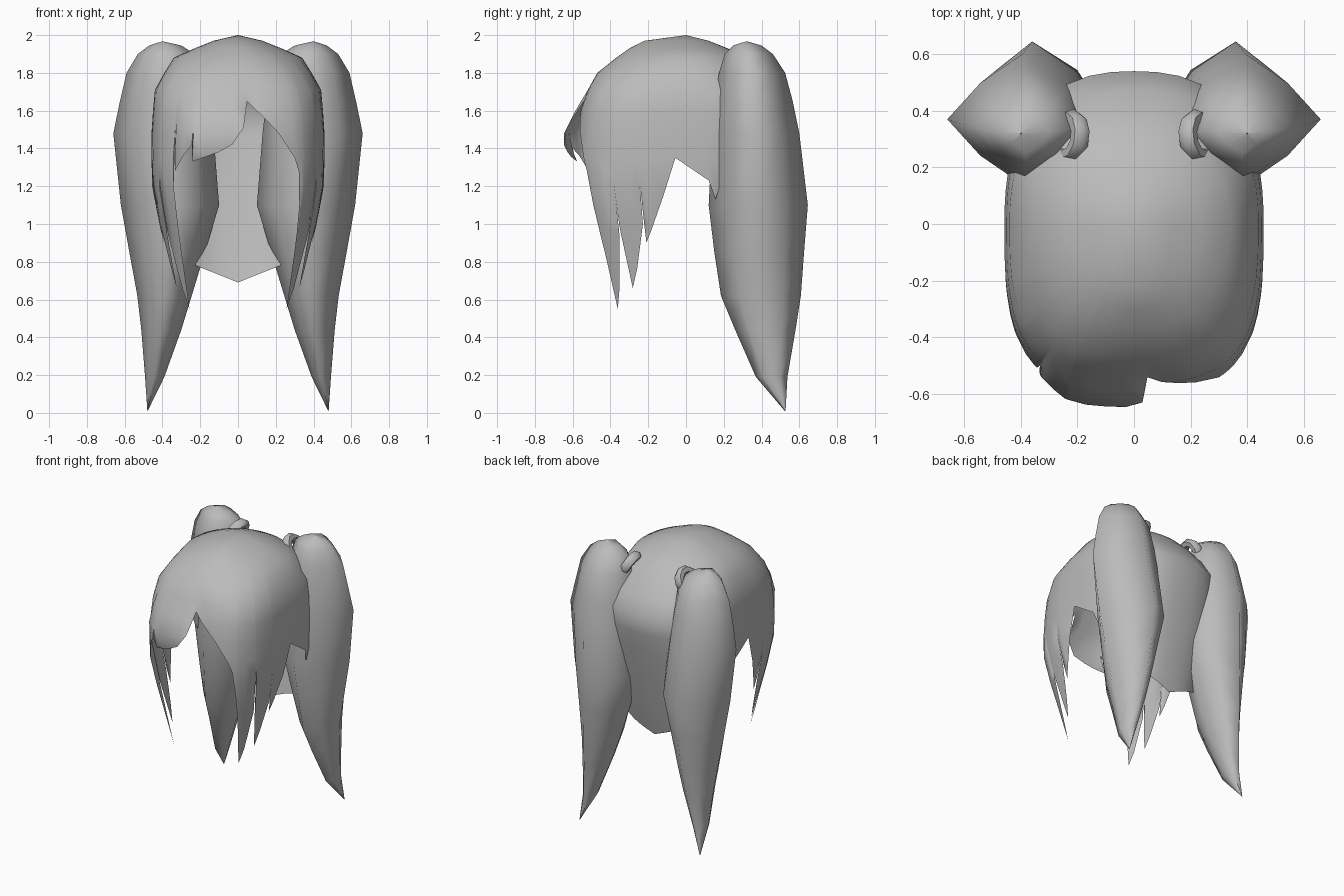
import bpy, bmesh, math
from mathutils import Vector

if "Cube" in bpy.data.objects:
    bpy.data.objects.remove(bpy.data.objects["Cube"])

hair = bpy.data.materials.new("hair_grey")
hair.diffuse_color = (0.5, 0.5, 0.5, 1)
hair.use_nodes = True
hair.node_tree.nodes["Principled BSDF"].inputs["Base Color"].default_value = hair.diffuse_color


def finish(name, bm, angle=50):
    bmesh.ops.remove_doubles(bm, verts=bm.verts, dist=0.0005)
    bmesh.ops.recalc_face_normals(bm, faces=bm.faces)
    me = bpy.data.meshes.new(name)
    bm.to_mesh(me)
    bm.free()
    ob = bpy.data.objects.new(name, me)
    bpy.context.collection.objects.link(ob)
    me.materials.append(hair)
    bpy.ops.object.select_all(action='DESELECT')
    ob.select_set(True)
    bpy.context.view_layer.objects.active = ob
    bpy.ops.object.shade_smooth_by_angle(angle=math.radians(angle))
    return ob


def skin(bm, columns, closed=False):
    """Join neighbouring columns of points with faces, dropping collapsed corners."""
    cols = [[bm.verts.new(p) for p in c] for c in columns]
    pairs = list(zip(cols, cols[1:])) + ([(cols[-1], cols[0])] if closed else [])
    for a, b in pairs:
        for j in range(len(a) - 1):
            loop = []
            for v in (a[j], a[j + 1], b[j + 1], b[j]):
                if all((v.co - w.co).length > 0.0005 for w in loop):
                    loop.append(v)
            if len(loop) > 2:
                bm.faces.new(loop)


# --- scalp hair: rings of (height, half width, front depth, back depth)
RINGS = [(2.0, 0, 0, 0), (1.97, .13, .22, .12), (1.93, .23, .30, .22),
         (1.88, .34, .37, .32), (1.8, .39, .47, .40), (1.71, .44, .52, .47),
         (1.6, .45, .56, .54), (1.48, .458, .577, .53), (1.35, .458, .595, .505),
         (1.2, .455, .592, .475), (1.0, .42, .55, .43), (.8, .375, .503, .385),
         (.55, .325, .44, .32)]


def ring_at(z):
    for a, b in zip(RINGS, RINGS[1:]):
        if z >= b[0]:
            t = (a[0] - z) / (a[0] - b[0])
            return [p + (q - p) * t for p, q in zip(a[1:], b[1:])]
    return RINGS[-1][1:]


def scalp_point(az, z):
    rx, front, back = ring_at(z)
    a = math.radians(az)
    s, c = math.sin(a), -math.cos(a)
    ry, full = (front, 3.2) if c < 0 else (back, 2.5)
    n = 2 + (full - 2) * min(1, max(0, (1.95 - z) / .3))
    if rx < 1e-5:
        return Vector((0, 0, z))
    r = (abs(s / rx) ** n + abs(c / ry) ** n) ** (-1 / n)
    flare = 0
    if -33.1 <= az <= 3.5:      # the fringe kicks forward
        spread = .22 if z > 1.45 else .13
        flare = .08 * max(0, 1 - abs(z - 1.45) / spread) * min(1, (az + 44) / 22)
    return Vector((r * s, r * c - flare, z))


# hanging edge as (angle from front, height): locks, slits and nape
SIDE = [(35.4, .55), (40, .66), (46.5, .95), (47, 1.28), (47.4, .95),
        (49, .66), (54, .77), (61, 1.0), (61.3, 1.22), (61.8, .9), (66, .97),
        (75, 1.15), (83, 1.35), (105, 1.23), (110, 1.13), (114, 1.25),
        (128, 1.15), (140, .93), (146, .78), (180, .69)]
FRINGE = [(-34.8, .85), (-34.4, 1.0), (-34, 1.2), (-33.6, 1.5), (-33, 1.28),
          (-28, 1.36), (-23.5, 1.42), (-23, 1.33), (-10, 1.38), (-3, 1.42),
          (3, 1.51), (5, 1.65), (15, 1.55), (21, 1.48), (29, 1.35),
          (31.5, 1.28), (33.5, 1.1), (34.4, .95), (34.8, .85)]
edge = [(-a, z) for a, z in reversed(SIDE)] + FRINGE + SIDE

fine = [edge[0]]
for (a0, z0), (a1, z1) in zip(edge, edge[1:]):
    n = max(1, math.ceil((a1 - a0) / 9))
    fine += [(a0 + (a1 - a0) * k / n, z0 + (z1 - z0) * k / n) for k in range(1, n + 1)]

bm = bmesh.new()
skin(bm, [[scalp_point(a, max(r[0], z)) for r in RINGS] for a, z in fine])
finish("scalp_hair", bm, 60)

# --- pigtails: rings of (height, inner x, outer x, front y, back y)
TAIL = [(.01, .478, .48, .523, .527), (.19, .39, .492, .37, .537),
        (.44, .30, .512, .26, .58), (.62, .245, .533, .185, .608),
        (.85, .175, .575, .15, .625), (1.1, .10, .62, .12, .645),
        (1.48, .13, .66, .14, .60), (1.65, .15, .625, .15, .565),
        (1.8, .18, .59, .175, .525), (1.9, .23, .53, .205, .46),
        (1.945, .30, .47, .25, .40), (1.967, .398, .402, .318, .322)]
CORNER = {1: .79, 3: .87, 5: .85, 7: .79}   # .71 is a diamond, 1 is round


def tail_point(ring, k):
    z, x0, x1, y0, y1 = ring
    a = k * math.pi / 4
    f = CORNER.get(k, 1)
    return Vector(((x0 + x1) / 2 + (x1 - x0) / 2 * math.cos(a) * f,
                   (y0 + y1) / 2 + (y1 - y0) / 2 * math.sin(a) * f, z))


def pigtail(side, name):
    bm = bmesh.new()
    cols = [[tail_point(r, k) for r in TAIL] for k in range(8)]
    for c in cols:
        for p in c:
            p.x *= side
    skin(bm, cols, closed=True)
    finish(name, bm, 110)


# --- hair ties: small rings where the pigtails leave the head
def hair_tie(side, name):
    axis = Vector((.85, .1, .5)).normalized()
    rot = axis.to_track_quat('Z', 'Y')
    cols = []
    for i in range(10):
        a = 2 * math.pi * i / 10
        col = []
        for j in range(7):
            b = 2 * math.pi * j / 6
            r = .068 + .03 * math.cos(b)
            p = rot @ Vector((r * math.cos(a), r * math.sin(a), .034 * math.sin(b)))
            p += Vector((.225, .31, 1.84))
            col.append((p.x * side, p.y, p.z))
        cols.append(col)
    bm = bmesh.new()
    skin(bm, cols, closed=True)
    finish(name, bm, 60)


for side, label in ((-1, "left"), (1, "right")):
    pigtail(side, label + "_pigtail")
    hair_tie(side, label + "_hair_tie")
